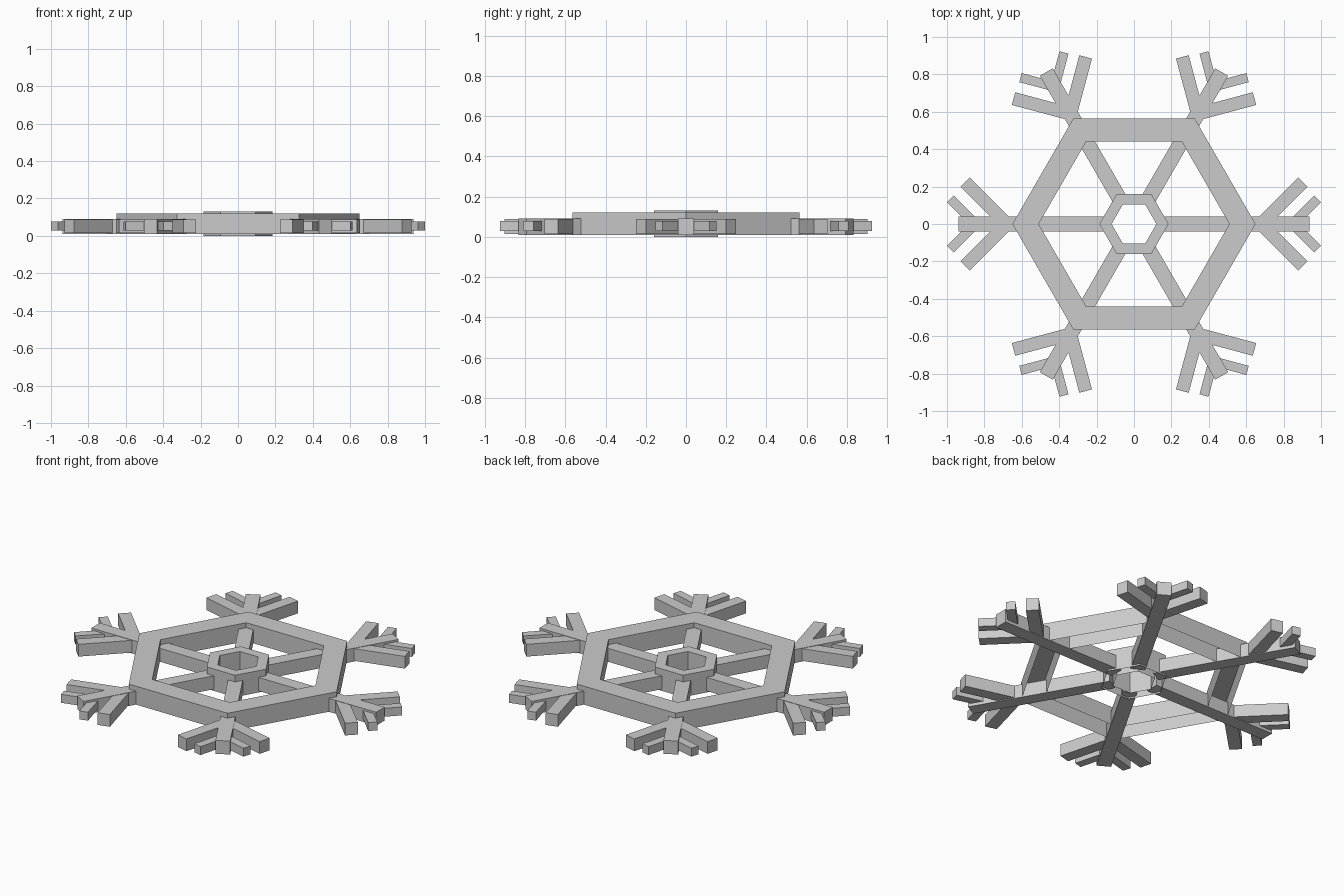
import bpy
import bmesh
from math import cos, sin, radians
from mathutils import Matrix

if "Cube" in bpy.data.objects:
    bpy.data.objects.remove(bpy.data.objects["Cube"], do_unlink=True)

grey = bpy.data.materials.new("light_grey")
grey.use_nodes = True
colour = (0.6, 0.6, 0.6, 1)
grey.diffuse_color = colour
grey.node_tree.nodes["Principled BSDF"].inputs["Base Color"].default_value = colour


def finish(name, bm):
    """Turn a bmesh into a named, flat-shaded object."""
    mesh = bpy.data.meshes.new(name)
    bm.to_mesh(mesh)
    bm.free()
    mesh.materials.append(grey)
    obj = bpy.data.objects.new(name, mesh)
    bpy.context.collection.objects.link(obj)
    return obj


def hex_ring(name, outer, inner, low, high):
    """Hexagonal frame with walls and a top, hollow underneath."""
    bm = bmesh.new()
    loops = []
    for radius, z in ((outer, low), (outer, high), (inner, high), (inner, low)):
        loops.append([bm.verts.new((radius * cos(radians(60 * i)),
                                    radius * sin(radians(60 * i)), z))
                      for i in range(6)])
    for a, b in zip(loops, loops[1:]):
        for i in range(6):
            j = (i + 1) % 6
            bm.faces.new((a[i], a[j], b[j], b[i]))
    return finish(name, bm)


def add_bar(bm, start_x, length, width, low, high, bend, spin):
    """Box running outward from a point on a spoke, at an angle to it."""
    matrix = (Matrix.Rotation(spin, 4, 'Z')
              @ Matrix.Translation((start_x, 0, (low + high) / 2))
              @ Matrix.Rotation(bend, 4, 'Z')
              @ Matrix.Translation((length / 2, 0, 0))
              @ Matrix.Diagonal((length, width, high - low, 1)))
    bmesh.ops.create_cube(bm, size=1, matrix=matrix)


# Hexagonal frames
hex_ring("outer_frame", 0.65, 0.51, 0.01, 0.12)
hex_ring("centre_frame", 0.185, 0.12, 0.0, 0.13)

# Six spokes, each with a large and a small pair of branches
for n in range(6):
    spin = radians(60 * n)
    bm = bmesh.new()
    add_bar(bm, 0.125, 0.813, 0.08, 0.01, 0.09, 0, spin)
    finish(f"spoke_{n + 1}", bm)
    for label, start, length, width, low, high in (
            ("large_branches", 0.68, 0.315, 0.07, 0.015, 0.088),
            ("small_branches", 0.847, 0.19, 0.05, 0.028, 0.078)):
        bm = bmesh.new()
        for side in (1, -1):
            add_bar(bm, start, length, width, low, high, side * radians(45), spin)
        finish(f"{label}_{n + 1}", bm)
